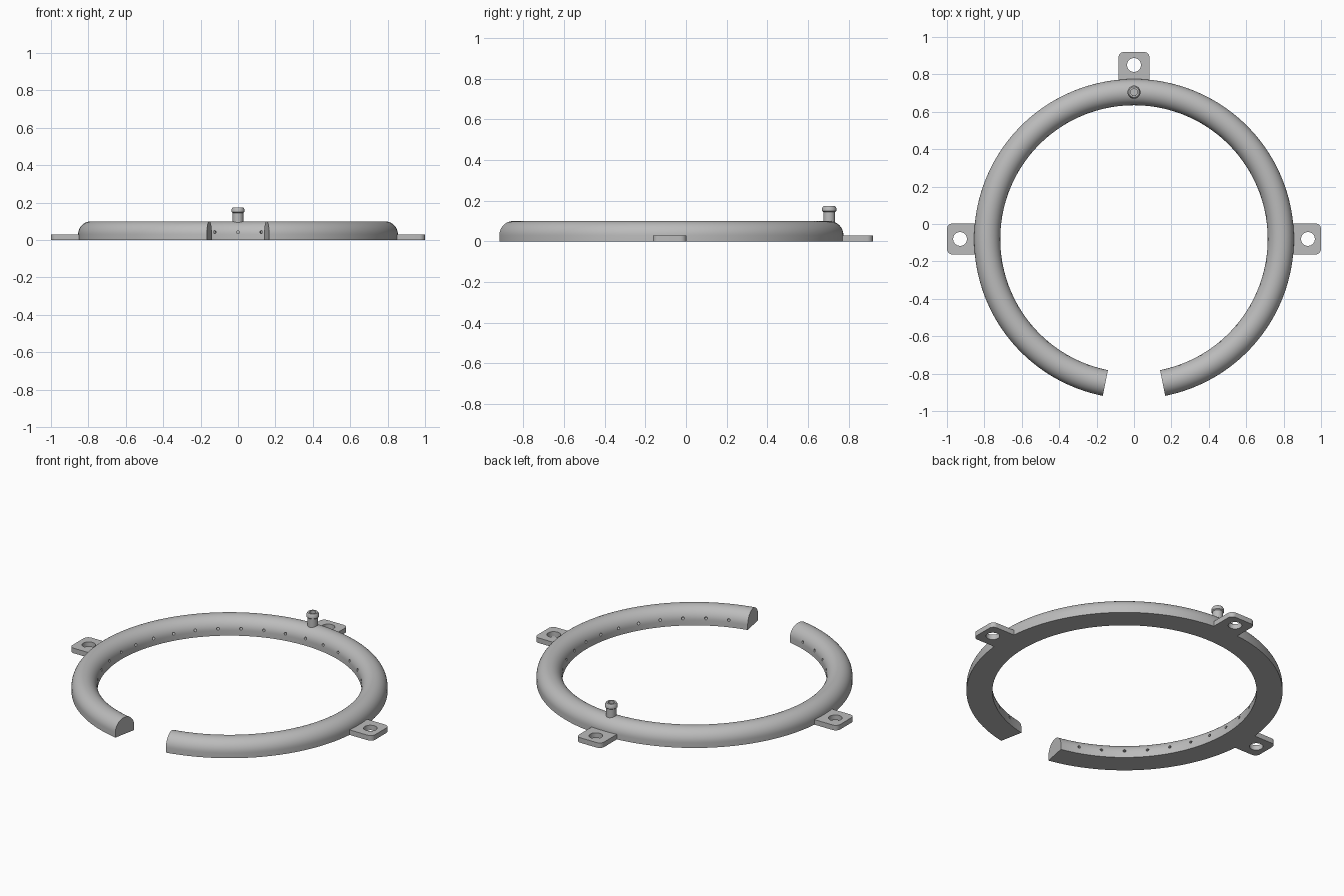
import bpy, bmesh
from math import sin, cos, pi, radians
from mathutils import Matrix, Vector

cube = bpy.data.objects.get("Cube")
if cube:
    bpy.data.objects.remove(cube, do_unlink=True)

CY = -0.08                      # ring centre along y
R, HALF, WALL = 0.785, 0.07, 0.03   # centreline radius, half width, straight wall height
GAP = radians(11.25)            # half opening at the front
CENTRE = Vector((0, CY, 0))

grey = bpy.data.materials.new("grey_plastic")
grey.use_nodes = True
colour = (0.5, 0.5, 0.5, 1)
grey.diffuse_color = colour
grey.node_tree.nodes["Principled BSDF"].inputs["Base Color"].default_value = colour


def make_object(name, bm):
    bmesh.ops.recalc_face_normals(bm, faces=bm.faces)
    mesh = bpy.data.meshes.new(name)
    bm.to_mesh(mesh)
    bm.free()
    mesh.materials.append(grey)
    obj = bpy.data.objects.new(name, mesh)
    bpy.context.collection.objects.link(obj)
    return obj


def activate(obj):
    bpy.ops.object.select_all(action="DESELECT")
    obj.select_set(True)
    bpy.context.view_layer.objects.active = obj


def cut(obj, cutter):
    cutter.hide_render = True
    mod = obj.modifiers.new("holes", "BOOLEAN")
    mod.operation, mod.solver, mod.object = "DIFFERENCE", "EXACT", cutter
    activate(obj)
    bpy.ops.object.modifier_apply(modifier=mod.name)
    bpy.data.objects.remove(cutter, do_unlink=True)


def smooth(obj):
    activate(obj)
    bpy.ops.object.shade_smooth_by_angle(angle=radians(35))


def add_cylinder(bm, radius, depth, matrix, sides=24):
    bmesh.ops.create_cone(bm, cap_ends=True, segments=sides, radius1=radius,
                          radius2=radius, depth=depth, matrix=matrix)


def sweep(bm, rows, closed):
    for a, b in zip(rows, rows[1:] + (rows[:1] if closed else [])):
        for i in range(len(a)):
            j = (i + 1) % len(a)
            bm.faces.new((a[i], a[j], b[j], b[i]))


# Open ring: flat base, straight walls and a round crown
profile = [(R - HALF, 0), (R + HALF, 0)]
profile += [(R + HALF * cos(pi * i / 24), WALL + HALF * sin(pi * i / 24)) for i in range(25)]
bm = bmesh.new()
rows = []
STEPS = 160
for k in range(STEPS + 1):
    t = GAP + (2 * pi - 2 * GAP) * k / STEPS
    rows.append([bm.verts.new((r * sin(t), CY - r * cos(t), z)) for r, z in profile])
sweep(bm, rows, False)
bm.faces.new(rows[0])
bm.faces.new(rows[-1])
ring = make_object("ring_tube", bm)

# Small outlets along the inner wall, and the inlet bore under the nozzle
bm = bmesh.new()
for deg in range(20, 350, 10):
    turn = Matrix.Translation(CENTRE) @ Matrix.Rotation(radians(deg), 4, "Z")
    place = Matrix.Translation((0, -(R - HALF), 0.042)) @ Matrix.Rotation(pi / 2, 4, "X")
    add_cylinder(bm, 0.008, 0.06, turn @ place, 12)
add_cylinder(bm, 0.018, 0.1, Matrix.Translation((0, CY + R, 0.1)))
cut(ring, make_object("outlet_cutter", bm))
smooth(ring)

# Hollow inlet nozzle with a barbed lip
section = [(0.018, 0.085), (0.029, 0.085), (0.029, 0.145), (0.035, 0.15),
           (0.035, 0.163), (0.028, 0.175), (0.018, 0.175)]
bm = bmesh.new()
rows = []
for k in range(32):
    a = 2 * pi * k / 32
    rows.append([bm.verts.new((r * cos(a), CY + R + r * sin(a), z)) for r, z in section])
sweep(bm, rows, True)
smooth(make_object("inlet_nozzle", bm))


# Mounting tabs with rounded outer corners and a screw hole
def mounting_tab(name, angle):
    turn = Matrix.Translation(CENTRE) @ Matrix.Rotation(angle, 4, "Z")
    half, inner, fillet = 0.083, 0.84, 0.03
    outline = [(inner, -half)]
    for sign, start in ((-1, -pi / 2), (1, 0)):
        for i in range(9):
            a = start + pi / 2 * i / 8
            outline.append((1 - fillet + fillet * cos(a),
                            sign * (half - fillet) + fillet * sin(a)))
    outline.append((inner, half))
    bm = bmesh.new()
    face = bm.faces.new([bm.verts.new((x, y, 0)) for x, y in outline])
    made = bmesh.ops.extrude_face_region(bm, geom=[face])["geom"]
    bmesh.ops.translate(bm, vec=(0, 0, WALL),
                        verts=[v for v in made if isinstance(v, bmesh.types.BMVert)])
    bm.transform(turn)
    tab = make_object(name, bm)
    hole = bmesh.new()
    add_cylinder(hole, 0.037, 0.2, turn @ Matrix.Translation((0.93, 0, 0)), 40)
    cut(tab, make_object("screw_hole_cutter", hole))
    smooth(tab)


mounting_tab("left_tab", 0)
mounting_tab("back_tab", pi / 2)
mounting_tab("right_tab", pi)
